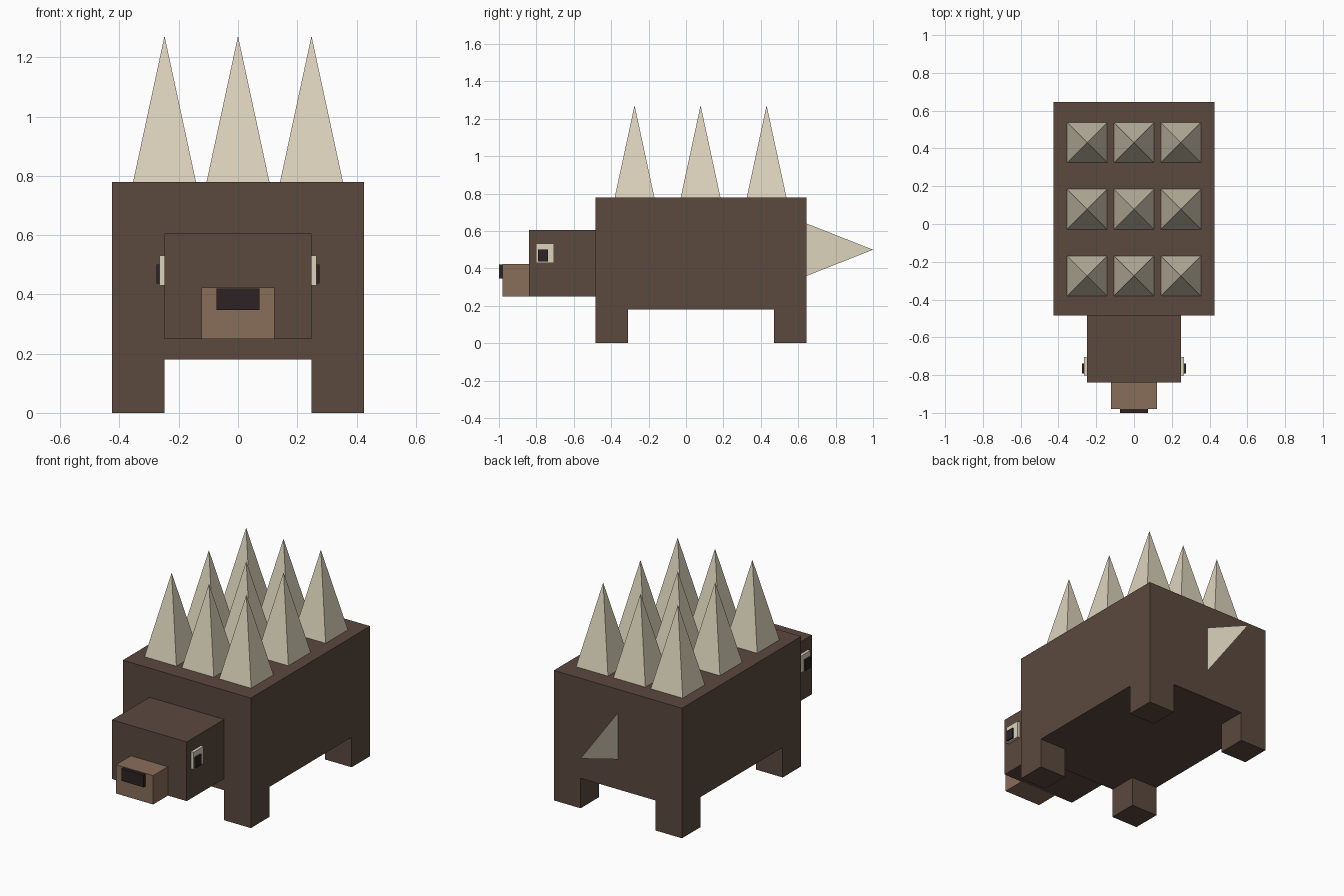
import bpy

if "Cube" in bpy.data.objects:
    bpy.data.objects.remove(bpy.data.objects["Cube"])


def material(name, rgb):
    m = bpy.data.materials.new(name)
    lin = [((c / 255 + 0.055) / 1.055) ** 2.4 for c in rgb]
    m.diffuse_color = (*lin, 1)
    m.use_nodes = True
    m.node_tree.nodes["Principled BSDF"].inputs["Base Color"].default_value = m.diffuse_color
    return m


BROWN = material("dark brown", (91, 73, 62))
TAN = material("snout tan", (136, 109, 90))
CREAM = material("cream", (220, 211, 188))
BLACK = material("near black", (44, 34, 36))


def mesh(name, verts, faces, mat):
    me = bpy.data.meshes.new(name)
    me.from_pydata(verts, [], faces)
    me.materials.append(mat)
    ob = bpy.data.objects.new(name, me)
    bpy.context.collection.objects.link(ob)
    return ob


def box(name, x, y, z, mat):
    """Box from (low, high) ranges on each axis."""
    x, y, z = sorted(x), sorted(y), sorted(z)
    verts = [(a, b, c) for a in x for b in y for c in z]
    faces = [(0, 1, 3, 2), (4, 6, 7, 5), (0, 4, 5, 1),
             (2, 3, 7, 6), (0, 2, 6, 4), (1, 5, 7, 3)]
    return mesh(name, verts, faces, mat)


def spike(name, x, y, z, half, height, mat):
    """Four-sided pyramid standing on its base centre."""
    verts = [(x - half, y - half, z), (x + half, y - half, z),
             (x + half, y + half, z), (x - half, y + half, z), (x, y, z + height)]
    faces = [(3, 2, 1, 0), (0, 1, 4), (1, 2, 4), (2, 3, 4), (3, 0, 4)]
    return mesh(name, verts, faces, mat)


# Body, head, snout and nose
box("body", (-0.425, 0.425), (-0.485, 0.645), (0.18, 0.78), BROWN)
box("head", (-0.248, 0.248), (-0.84, -0.485), (0.25, 0.605), BROWN)
box("snout", (-0.123, 0.123), (-0.98, -0.84), (0.25, 0.423), TAN)
box("nose", (-0.073, 0.073), (-1.0, -0.98), (0.347, 0.42), BLACK)

# Legs and eyes on both sides
for side, s in (("left", -1), ("right", 1)):
    for end, y in (("front", (-0.485, -0.31)), ("back", (0.47, 0.645))):
        box(f"{end}_{side}_leg", (s * 0.248, s * 0.425), y, (0, 0.18), BROWN)
    box(f"{side}_eye", (s * 0.248, s * 0.265), (-0.802, -0.705), (0.43, 0.532), CREAM)
    box(f"{side}_pupil", (s * 0.265, s * 0.275), (-0.791, -0.739), (0.436, 0.5), BLACK)

# Three by three grid of back spikes
for i in (-1, 0, 1):
    for j in (-1, 0, 1):
        spike("back_spike", i * 0.248, 0.078 + j * 0.353, 0.78, 0.106, 0.492, CREAM)

# Flat upright tail fin
mesh("tail", [(0, 0.645, 0.36), (0, 1.0, 0.5), (0, 0.645, 0.64)], [(0, 1, 2)], CREAM)
